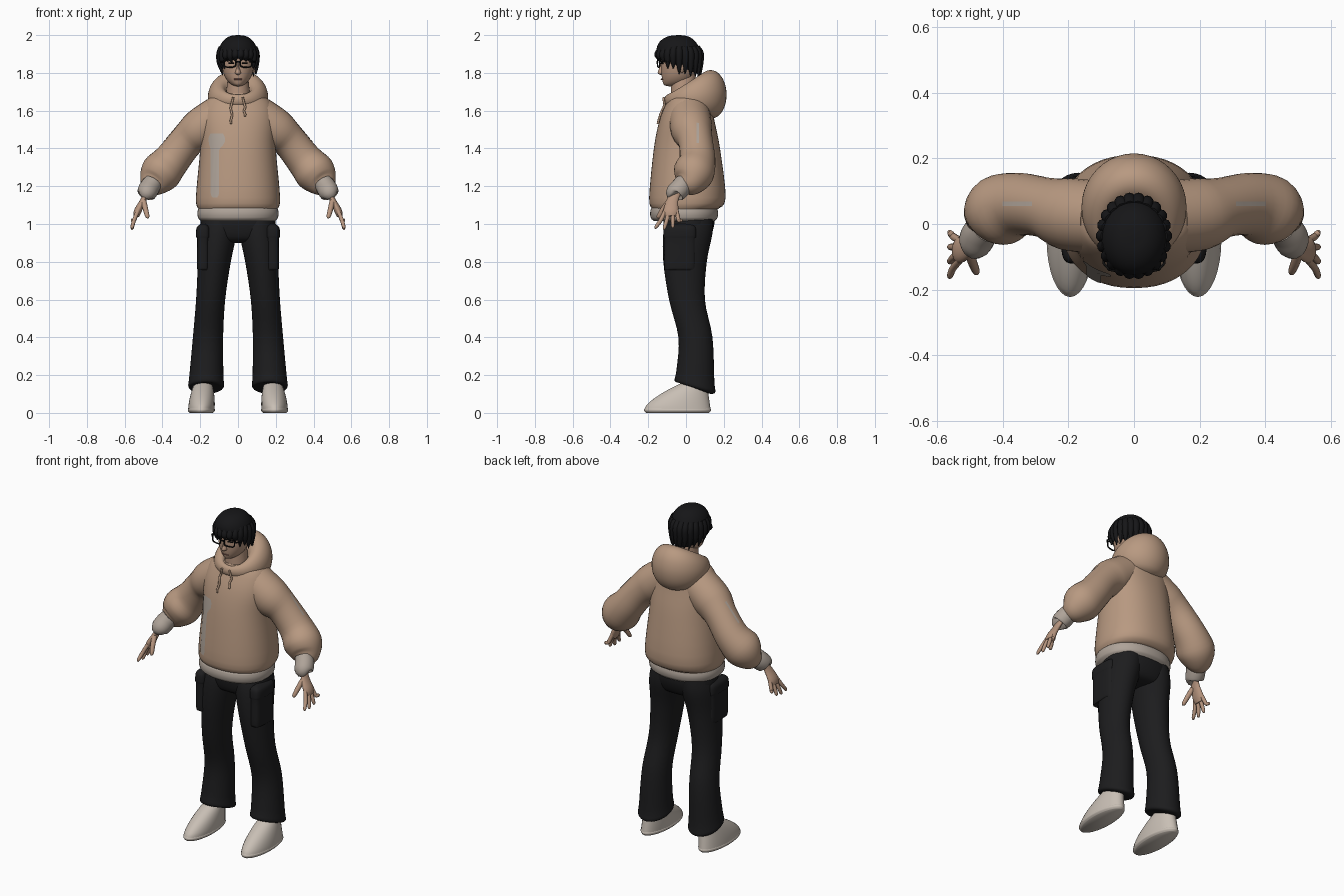
import bpy, bmesh, math
from math import sin, cos, pi, tau, radians
from mathutils import Vector
from mathutils.bvhtree import BVHTree

default_cube = bpy.data.objects.get("Cube")
if default_cube:
    bpy.data.objects.remove(default_cube)


def material(name, red, green, blue):
    mat = bpy.data.materials.new(name)
    mat.use_nodes = True
    mat.diffuse_color = (red, green, blue, 1)
    shader = next(node for node in mat.node_tree.nodes if node.type == 'BSDF_PRINCIPLED')
    shader.inputs["Base Color"].default_value = mat.diffuse_color
    return mat


TAN = material("tan cloth", .48, .32, .22)
RIBBING = material("grey ribbing", .43, .37, .32)
SKIN = material("skin", .47, .3, .21)
TROUSERS = material("black trousers", .012, .012, .013)
HAIR = material("black hair", .008, .008, .009)
SHOE = material("off white shoe", .58, .52, .46)
FRAME = material("black frame", .006, .006, .006)
LIP = material("brown lip", .3, .14, .11)
SIDES = {"left": 1, "right": -1}


def steps(count):
    """Even fractions from zero to one."""
    return [index / count for index in range(count + 1)]


def rounded(value, power):
    return math.copysign(abs(value) ** power, value)


def smooth_rows(rows, count=4):
    """Runs a Catmull-Rom curve through rows of numbers."""
    last = len(rows) - 1
    result = []
    for index in range(last):
        before, start, end, after = (rows[min(max(index + k, 0), last)] for k in (-1, 0, 1, 2))
        for t in steps(count)[:-1]:
            result.append([b + t / 2 * (c - a + t * (2 * a - 5 * b + 4 * c - d + t * (3 * (b - c) + d - a)))
                           for a, b, c, d in zip(before, start, end, after)])
    return result + [rows[last]]


def surface(name, rings, mat, mirror=1, solid=True):
    """Joins rows of points; a solid has closed rings and end caps."""
    bm = bmesh.new()
    loops = [[bm.verts.new((x * mirror, y, z)) for x, y, z in ring] for ring in rings]
    size = len(loops[0])
    for lower, upper in zip(loops, loops[1:]):
        for i in range(size if solid else size - 1):
            j = (i + 1) % size
            bm.faces.new((lower[i], lower[j], upper[j], upper[i]))
    if solid:
        bm.faces.new(loops[0])
        bm.faces.new(loops[-1])
    bmesh.ops.recalc_face_normals(bm, faces=bm.faces)
    mesh = bpy.data.meshes.new(name)
    bm.to_mesh(mesh)
    bm.free()
    mesh.materials.append(mat)
    ob = bpy.data.objects.new(name, mesh)
    bpy.context.collection.objects.link(ob)
    bpy.ops.object.select_all(action='DESELECT')
    ob.select_set(True)
    bpy.context.view_layer.objects.active = ob
    bpy.ops.object.shade_smooth_by_angle(angle=radians(50))
    return ob


def oval(width, front, back, z, rise=0, shift=0):
    """Cross-section; rise lifts the back edge above the front edge."""
    return width, front, back, z, rise, shift


def stack(name, ovals, mat, mirror=1, sides=32, power=1):
    rings = []
    for width, front, back, z, rise, shift in smooth_rows(ovals):
        ring = []
        for t in steps(sides)[:-1]:
            across, along = rounded(sin(tau * t), power), rounded(cos(tau * t), power)
            ring.append((shift + width * across, (front + back + (front - back) * along) / 2, z - rise * along / 2))
        rings.append(ring)
    return surface(name, rings, mat, mirror)


def limb(name, joints, mat, mirror=1, sides=20, flat=1):
    """Round tube; each joint is x, y, z and radius."""
    rows = smooth_rows(joints)
    points = [Vector(row[:3]) for row in rows]
    rings = []
    for i, row in enumerate(rows):
        along = (points[min(i + 1, len(points) - 1)] - points[max(i - 1, 0)]).normalized()
        deep = Vector((0, 1, 0))
        deep = (deep - along * deep.dot(along)).normalized()
        wide = along.cross(deep) * flat
        rings.append([points[i] + row[3] * (deep * cos(tau * t) + wide * sin(tau * t)) for t in steps(sides)[:-1]])
    return surface(name, rings, mat, mirror)


def wire(name, points, radius, mat, cyclic=False):
    curve = bpy.data.curves.new(name, 'CURVE')
    curve.dimensions = '3D'
    curve.bevel_depth = radius
    curve.bevel_resolution = 2
    curve.use_fill_caps = True
    spline = curve.splines.new('POLY')
    spline.points.add(len(points) - 1)
    for point, place in zip(spline.points, points):
        point.co = (*place, 1)
    spline.use_cyclic_u = cyclic
    curve.materials.append(mat)
    bpy.context.collection.objects.link(bpy.data.objects.new(name, curve))


def projector(ob, direction, gap):
    """Returns a function that lays a point on the object, leaving a gap."""
    mesh = ob.data
    tree = BVHTree.FromPolygons([v.co for v in mesh.vertices], [p.vertices for p in mesh.polygons])
    return lambda x, y, z: tree.ray_cast(Vector((x, y, z)), Vector(direction))[0] - Vector(direction) * gap


# Hooded top: body, ribbed hem and hood
body = stack("hoodie_body", [
    oval(width=.21, front=-.18, back=.17, z=1.08), oval(width=.223, front=-.195, back=.21, z=1.14),
    oval(width=.2, front=-.17, back=.18, z=1.4), oval(width=.2, front=-.14, back=.15, z=1.55),
    oval(width=.17, front=-.1, back=.13, z=1.65), oval(width=.1, front=-.08, back=.1, z=1.69)], TAN, sides=48, power=.9)
hem = []
for t in steps(6):
    puff = .02 * sin(pi * t) ** .5
    hem.append(oval(width=.195 + puff, front=-.17 - puff, back=.15 + puff, z=1.015 + .08 * t))
stack("hoodie_hem", hem, RIBBING, sides=48, power=.9)
hood = []
for t in steps(9):
    turn = radians(290 * t - 90)
    out, up = cos(turn), sin(turn)
    hood.append(oval(width=.11 + .05 * out, front=-.095 - .02 * out, back=.13 + .085 * out,
                     z=1.67 + .08 * up, rise=.03 + .1 * up))
stack("hood", hood, TAN, sides=40)

# Chest panel and drawstrings lying on the body
on_chest = projector(body, (0, 1, 0), gap=.003)
panel = []
for t in steps(30):
    head = min(max((t - .75) * 10, 0), 1)
    corner = .2 * max(0, abs(t - .5) - .45)
    left, right = corner - .145 - .01 * head, .03 * head - .1 - corner
    panel.append([on_chest(left + (right - left) * k, -1, 1.14 + .34 * t) for k in steps(8)])
surface("chest_panel", panel, RIBBING, solid=False)
on_front = projector(body, (0, 1, 0), gap=.007)
for side, s in SIDES.items():
    cord = [(s * .025, -.12, 1.67)]
    cord += [on_front(s * (.035 + .004 * sin(9 * t)), -1, 1.63 - (.08 - .02 * s) * t) for t in steps(6)]
    wire(side + "_drawstring", cord, .006, TAN)

for side, s in SIDES.items():
    # Puffed sleeve with a thin stripe, and a ribbed cuff
    sleeve = limb(side + "_sleeve", [
        (.1, .02, 1.57, .11), (.2, .03, 1.5, .11), (.27, .05, 1.44, .092), (.35, .06, 1.34, .096),
        (.41, .04, 1.27, .108), (.45, .01, 1.22, .08), (.47, -.02, 1.2, .04)], TAN, s, sides=28)
    on_sleeve = projector(sleeve, (0, 0, -1), gap=.003)
    surface(side + "_sleeve_stripe", [[on_sleeve(s * (.31 + .09 * t), y, 2) for y in (.055, .068)] for t in steps(8)],
            RIBBING, solid=False)
    limb(side + "_cuff", [(.45, -.01, 1.22, .05), (.47, -.03, 1.19, .054), (.485, -.06, 1.16, .05),
                          (.49, -.06, 1.15, .03)], RIBBING, s)
    # Hand with four spread fingers and a thumb
    limb(side + "_palm", [(.48, -.05, 1.18, .03), (.5, -.07, 1.13, .03), (.53, -.08, 1.07, .04),
                          (.54, -.08, 1.04, .03)], SKIN, s, flat=.5)
    for k, finger in enumerate(("index", "middle", "ring", "little")):
        root, spread = .02 * k - .11, .012 * (k - 2)
        tip = .97 + .01 * (k - 1) ** 2 * (.5 + k / 6)
        limb(f"{side}_{finger}_finger", [(.53, root, 1.07, .011), (.55, root + spread, 1.02, .011),
                                         (.56, root + 2 * spread, tip + .01, .009),
                                         (.56, root + 2 * spread, tip, .003)], SKIN, s, sides=10)
    limb(side + "_thumb", [(.5, -.09, 1.12, .015), (.49, -.12, 1.08, .014), (.48, -.145, 1.04, .011),
                           (.48, -.15, 1.03, .003)], SKIN, s, sides=12)

    # Trouser leg: drifts outward towards a hem that dips at the back
    leg = [(.09, -.1, .14, 1.03), (.1, -.12, .14, .95), (.087, -.12, .11, .8), (.077, -.09, .1, .6),
           (.08, -.04, .14, .4), (.09, -.05, .15, .2), (.094, -.06, .155, .14), (.07, -.03, .13, .13)]
    stack(side + "_trouser_leg", [oval(*row, rise=-.06 * (row[3] < .3), shift=.17 - .07 * row[3] ** 2) for row in leg],
          TROUSERS, s)
    # Cargo pocket with an overhanging flap
    pocket = []
    for z, puff in ((.76, -.01), (.77, 0), (.92, 0), (.93, .005), (.98, .002), (1, -.02)):
        pocket.append(oval(width=.033 + puff, front=-.115 - puff, back=.05 + puff, z=z, shift=.184))
    stack(side + "_cargo_pocket", pocket, TROUSERS, s, power=.6)

    # Rounded shoe on a thin sole
    shoe = [oval(width=.07 - .025 * t * t, front=.2 * t ** 1.5 - .22, back=.13 - .02 * t, z=.02 + .14 * t,
                 shift=.194 - .01 * t) for t in steps(8)]
    stack(side + "_shoe", shoe, SHOE, s)
    sole = [oval(width=.062 + puff, front=-.212 - puff, back=.122 + puff, z=z, shift=.194)
            for z, puff in ((0, 0), (.01, .009), (.02, .009), (.03, 0))]
    stack(side + "_sole", sole, SHOE, s)

stack("trouser_hips", [
    oval(width=.17, front=-.11, back=.14, z=1.1), oval(width=.2, front=-.12, back=.15, z=1),
    oval(width=.18, front=-.1, back=.12, z=.92), oval(width=.1, front=-.04, back=.07, z=.9)], TROUSERS, power=.9)

# Neck, head and face
stack("neck", [oval(width=.07 - .02 * t, front=-.08, back=.05, z=1.62 + .2 * t) for t in steps(4)], SKIN)
head, hair = [], []
for t in steps(10):
    turn = radians(176 * t - 88)
    out = cos(turn)
    head.append(oval(width=.085 * out, front=-.04 - .092 * out ** .2, back=.1 * out - .04, z=1.85 + .122 * sin(turn)))
stack("head", head, SKIN)
stack("nose", [
    oval(width=.006, front=-.138, back=-.1, z=1.79), oval(width=.016, front=-.15, back=-.1, z=1.8),
    oval(width=.008, front=-.14, back=-.1, z=1.83), oval(width=.006, front=-.13, back=-.1, z=1.86)], SKIN, sides=12)
wire("mouth", [(.022 * k, .007 * k * k - .131, 1.766) for k in (-1, 0, 1)], .003, LIP)
for side, s in SIDES.items():
    ear = [oval(width=.004 + .011 * sin(pi * t), front=-.025 - .014 * sin(pi * t), back=.02 * sin(pi * t) - .02,
                z=1.8 + .065 * t, shift=.084) for t in steps(4)]
    stack(side + "_ear", ear, SKIN, s, sides=12)
    wire(side + "_eye", [(s * (.036 + .014 * k), .004 * k - .127, 1.85) for k in (-1, 0, 1)], .004, FRAME)
    # Glasses with squarish rims
    rim = []
    for t in steps(24)[:-1]:
        across, up = rounded(cos(tau * t), .6), rounded(sin(tau * t), .6)
        rim.append((s * (.043 + .031 * across), .006 * across - .145, 1.852 + .022 * up))
    wire(side + "_lens_rim", rim, .004, FRAME, cyclic=True)
    wire(side + "_temple", [(s * x, y, 1.86) for x, y in ((.074, -.14), (.092, -.12), (.095, -.01))], .004, FRAME)
wire("glasses_bridge", [(-.012, -.15, 1.856), (0, -.153, 1.86), (.012, -.15, 1.856)], .004, FRAME)

# Hair cap, lower at the nape, with pointed locks around its rim
for t in steps(8):
    turn = radians(118 * t - 30)
    out, up = cos(turn) ** .8, sin(turn)
    hair.append(oval(width=.105 * out, front=-.036 - .12 * out, back=.12 * out - .036,
                     z=1.89 + .11 * up, rise=.06 * (up - 1)))
stack("hair_cap", hair, HAIR, sides=40)
LOCKS = 22
for k in range(LOCKS):
    turn = tau * (k + .5) / LOCKS
    x, forward = sin(turn), cos(turn)
    tip = 1.8 + .02 * forward - .008 * (k % 2)
    if forward > .15:
        tip = 1.866 - .006 * (k % 3) if forward > .75 else 1.822
    y = -.036 - .112 * forward
    limb(f"hair_lock_{k + 1}", [(.085 * x, y + .02 * forward, 1.935, .018), (.096 * x, y, 1.9, .02),
                                (.097 * x, y, (1.9 + tip) / 2, .015), (.09 * x + .006, y, tip, .002)], HAIR, sides=10)
